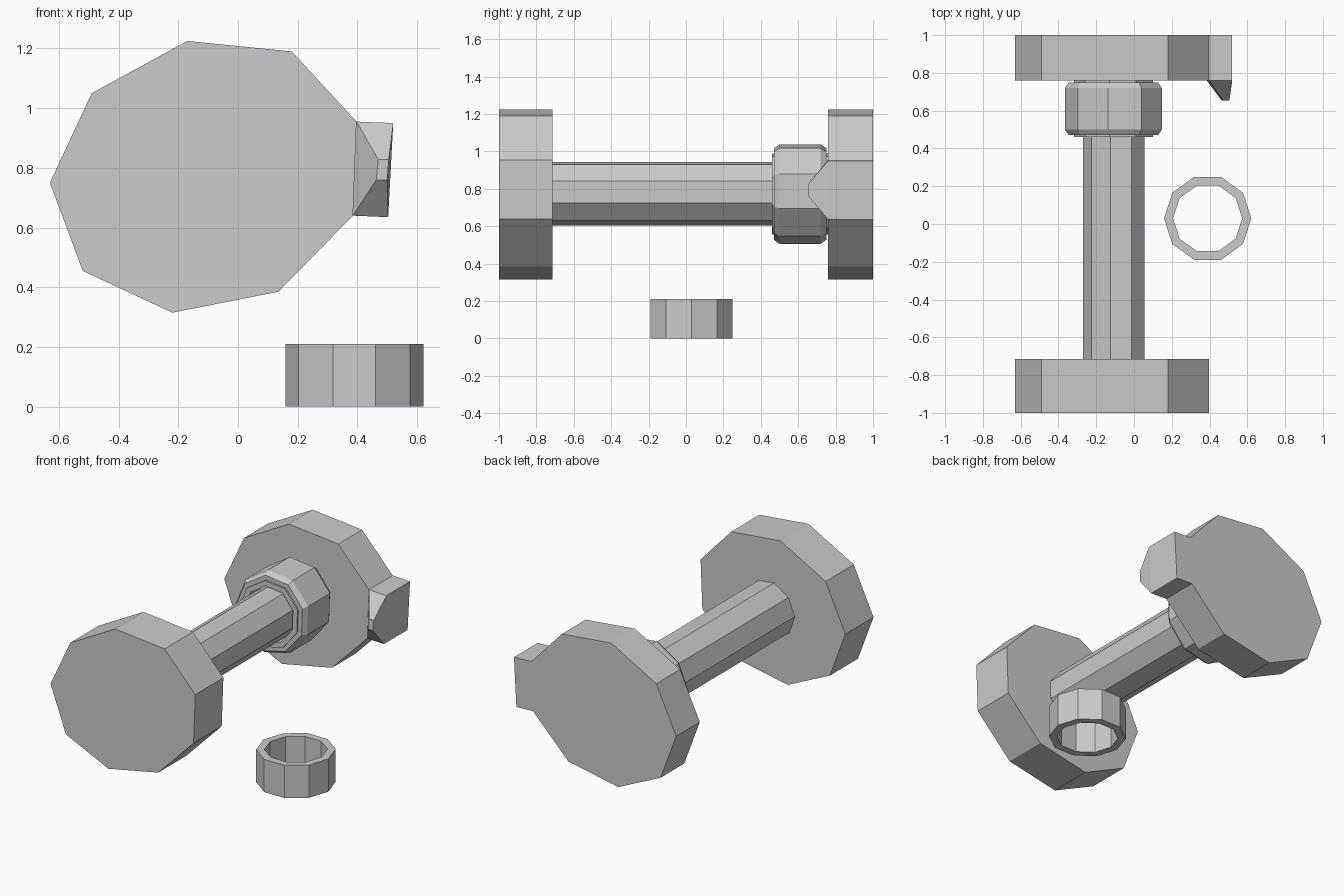
import bpy, bmesh, math

if "Cube" in bpy.data.objects:
    bpy.data.objects.remove(bpy.data.objects["Cube"])

# shared nine-sided outline of the plates, in x and z
CX, CZ = -0.103, 0.775
OUTLINE = [(-0.63, 0.75), (-0.49, 1.05), (-0.17, 1.225), (0.18, 1.19), (0.397, 0.955),
           (0.385, 0.64), (0.135, 0.385), (-0.22, 0.315), (-0.52, 0.455)]


def section(y, sx, sz):
    return [(CX + (x - CX) * sx, y, CZ + (z - CZ) * sz) for x, z in OUTLINE]


def loft(name, rings, closed=False):
    """Skin a list of equal-length rings; cap the ends or join last to first."""
    bm = bmesh.new()
    vs = [[bm.verts.new(p) for p in r] for r in rings]
    n, m = len(vs[0]), len(vs)
    for i in range(m if closed else m - 1):
        a, b = vs[i], vs[(i + 1) % m]
        for j in range(n):
            k = (j + 1) % n
            bm.faces.new((a[j], a[k], b[k], b[j]))
    if not closed:
        bm.faces.new(vs[0])
        bm.faces.new(vs[-1])
    bmesh.ops.recalc_face_normals(bm, faces=bm.faces)
    me = bpy.data.meshes.new(name)
    bm.to_mesh(me)
    bm.free()
    ob = bpy.data.objects.new(name, me)
    bpy.context.collection.objects.link(ob)
    return ob


# end plates and shaft
loft("front_plate", [section(y, 1, 1) for y in (-1.0, -0.715)])
loft("back_plate", [section(y, 1, 1) for y in (0.76, 1.0)])
loft("shaft", [section(y, 0.317, 0.372) for y in (-0.72, 0.765)])

# hollow stepped collar, symmetric about its middle
half = [(0.15, 0.68), (0.15, 0.81), (0.14, 0.81), (0.14, 0.92), (0.11, 1.0)]
profile = [(0.61 - d, s) for d, s in half] + [(0.61 + d, s) for d, s in reversed(half)]
loft("collar", [section(y, 0.5 * s, 0.585 * s) for y, s in profile], closed=True)

# side tab with a blunt wedge pointing forward
tab = [(0.397, 0.955), (0.52, 0.95), (0.503, 0.635), (0.385, 0.64)]
tip = [(0.47, 0.828), (0.505, 0.828), (0.5, 0.76), (0.463, 0.76)]
loft("side_tab", [[(x, 1.0, z) for x, z in tab],
                  [(x, 0.76, z) for x, z in tab],
                  [(x, 0.655, z) for x, z in tip]])


# loose ten-sided ring on the ground
def circle(r, z):
    return [(0.39 + r * math.cos(i * math.pi / 5), 0.03 + r * math.sin(i * math.pi / 5), z)
            for i in range(10)]


loft("loose_ring", [circle(0.231, 0), circle(0.231, 0.21),
                    circle(0.183, 0.21), circle(0.183, 0)], closed=True)
